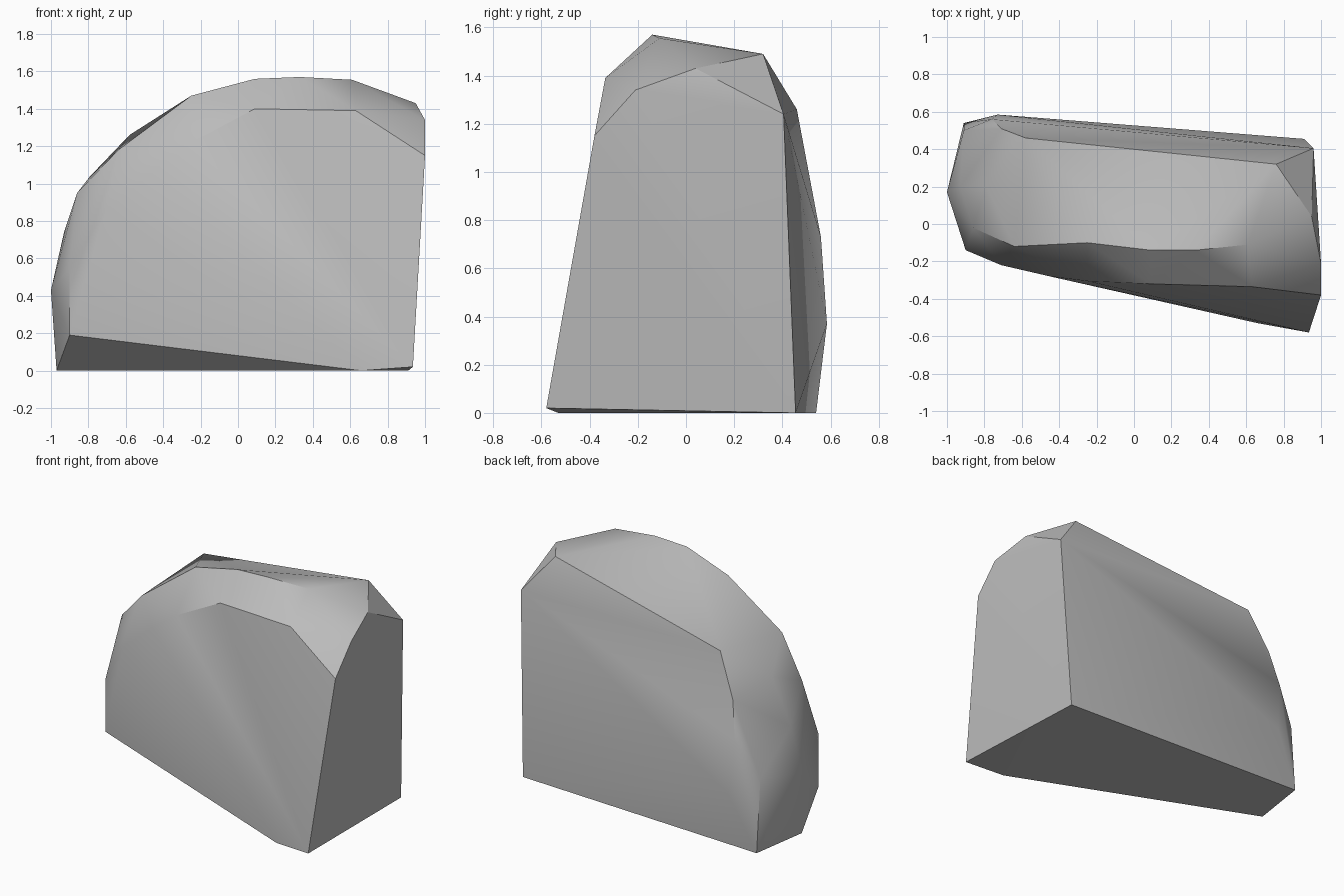
import bpy
import bmesh
import math
from mathutils import Vector

# Remove the default cube
default_cube = bpy.data.objects.get("Cube")
if default_cube:
    bpy.data.objects.remove(default_cube, do_unlink=True)


def make_material(name, colour):
    material = bpy.data.materials.new(name)
    material.use_nodes = True
    material.diffuse_color = colour
    shader = next(n for n in material.node_tree.nodes if n.type == 'BSDF_PRINCIPLED')
    shader.inputs["Base Color"].default_value = colour
    shader.inputs["Roughness"].default_value = 0.8
    return material


def make_hull(name, groups, material):
    """Wrap the corner groups in one convex, faceted stone."""
    bm = bmesh.new()
    for corners in groups:
        for corner in corners:
            bm.verts.new(Vector(corner))
    bm.verts.ensure_lookup_table()
    hull = bmesh.ops.convex_hull(bm, input=bm.verts[:])
    loose = {g for g in hull["geom_interior"] + hull["geom_unused"]
             if isinstance(g, bmesh.types.BMVert) and g.is_valid}
    bmesh.ops.delete(bm, geom=list(loose), context='VERTS')
    # Merge nearly flat triangles into broad cleaved faces
    bmesh.ops.dissolve_limit(bm, angle_limit=math.radians(1),
                             verts=bm.verts[:], edges=bm.edges[:])
    bmesh.ops.recalc_face_normals(bm, faces=bm.faces[:])
    mesh = bpy.data.meshes.new(name)
    bm.to_mesh(mesh)
    bm.free()
    mesh.materials.append(material)
    stone = bpy.data.objects.new(name, mesh)
    bpy.context.collection.objects.link(stone)
    return stone


# Flat underside with its lifted front corners
base = [(.91, .455, 0), (.935, -.58, .02), (.66, -.53, 0),
        (-.97, .14, 0), (-.91, .54, 0), (-.9, -.14, .19)]

# Crown: back edge, then the front edge of the top
crown = [(-.58, .46, 1.26), (.76, .32, 1.49), (.95, .04, 1.43),
         (.61, -.11, 1.555), (.33, -.14, 1.57), (.09, -.14, 1.56),
         (-.25, -.1, 1.47)]

# Ridge around the large sloping front face
front_ridge = [(1, -.21, 1.34), (1, -.38, 1.15), (.63, -.335, 1.39),
               (.09, -.32, 1.4), (-.25, -.305, 1.22), (-.45, -.28, 1.07),
               (-.71, -.22, .85), (-.9, -.14, .55)]

# Rounded narrow end
round_end = [(-.64, -.12, 1.18), (-.86, -.02, .95), (-.79, .2, 1.04),
             (-.93, .2, .74), (-1, .17, .43), (-.91, .5, .49)]

# Back face corners
back = [(.96, .405, 1.24), (-.71, .51, .98), (-.76, .56, .73), (-.73, .585, .37)]

grey_stone = make_material("grey stone", (.5, .5, .5, 1))
boulder = make_hull("boulder", [base, crown, front_ridge, round_end, back], grey_stone)

# Soft shading over shallow facets, crisp along the cleaved edges
bpy.ops.object.select_all(action='DESELECT')
boulder.select_set(True)
bpy.context.view_layer.objects.active = boulder
bpy.ops.object.shade_smooth_by_angle(angle=math.radians(30))
